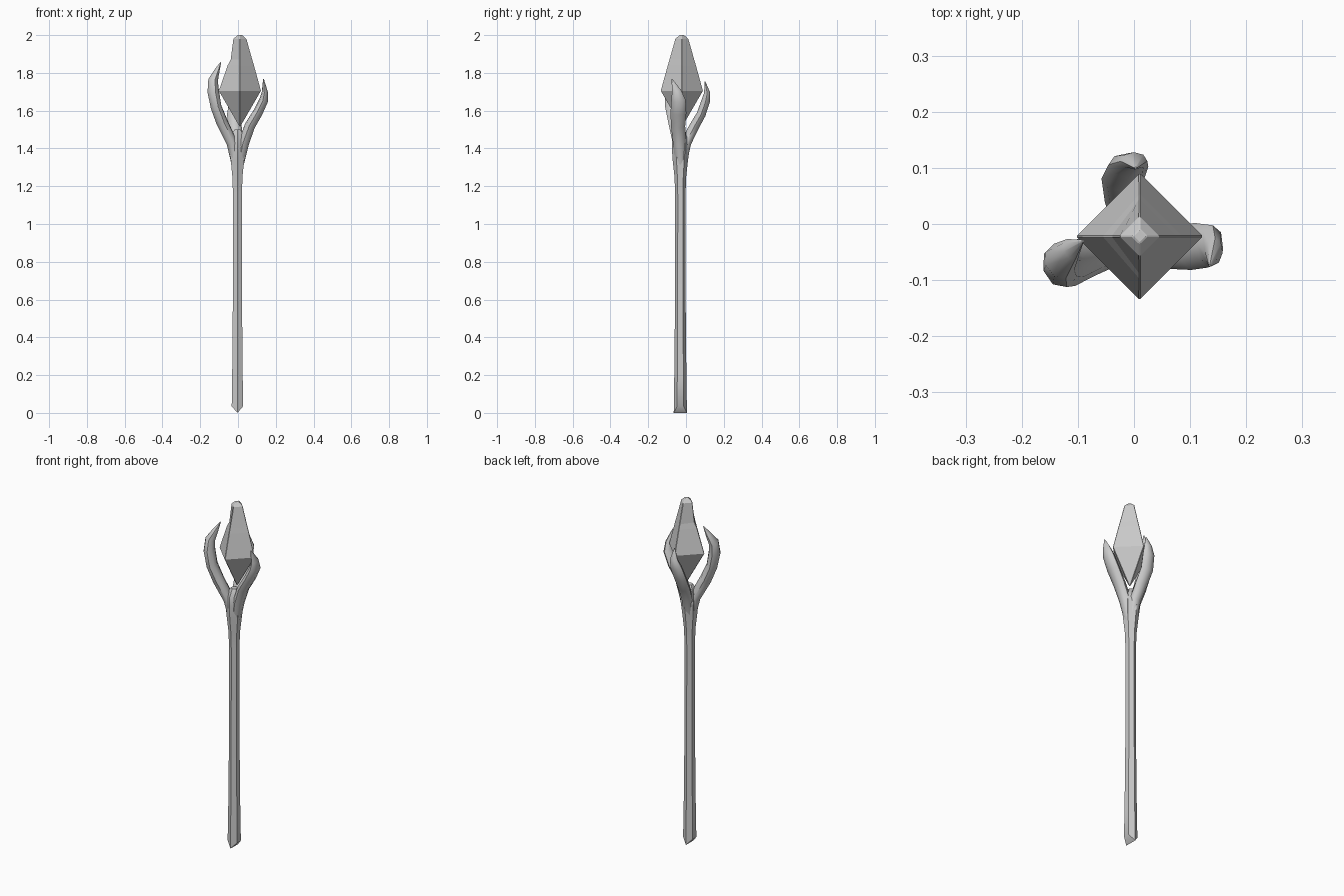
import bpy, bmesh, math
from mathutils import Vector

if "Cube" in bpy.data.objects:
    bpy.data.objects.remove(bpy.data.objects["Cube"])


def finish(name, bm, smooth_angle=None):
    bmesh.ops.recalc_face_normals(bm, faces=bm.faces)
    mesh = bpy.data.meshes.new(name)
    bm.to_mesh(mesh)
    bm.free()
    ob = bpy.data.objects.new(name, mesh)
    bpy.context.collection.objects.link(ob)
    if smooth_angle:
        mesh.shade_smooth()
        mesh.set_sharp_from_angle(angle=math.radians(smooth_angle))
    return ob


def loft(rings):
    """Skin a list of equal-length point rings and cap both ends."""
    bm = bmesh.new()
    vs = [[bm.verts.new(p) for p in ring] for ring in rings]
    n = len(vs[0])
    for a, b in zip(vs, vs[1:]):
        for i in range(n):
            j = (i + 1) % n
            bm.faces.new((a[i], a[j], b[j], b[i]))
    bm.faces.new(vs[0][::-1])
    bm.faces.new(vs[-1])
    return bm


# Hexagonal shaft, flaring at the foot and under the claws
def hexagon(z, r, cy, cx=-0.003):
    return [Vector((cx + r * math.sin(i * math.pi / 3),
                    cy + r * math.cos(i * math.pi / 3), z)) for i in range(6)]


shaft_profile = [(0.035, 0.035, -0.03), (0.20, 0.032, -0.03), (0.60, 0.028, -0.03),
                 (1.15, 0.027, -0.03), (1.25, 0.031, -0.03), (1.34, 0.041, -0.03),
                 (1.41, 0.048, -0.027), (1.46, 0.045, -0.027), (1.50, 0.018, -0.03)]
rings = [hexagon(*p) for p in shaft_profile]
# wedge-shaped foot: front and back corners drop to the ground
rings[0][0].z = rings[0][3].z = 0.0
bm = loft(rings)
bmesh.ops.connect_verts(bm, verts=[v for v in bm.verts if v.co.z < 0.001])
finish("shaft", bm, 50)


# Claws: tapered oval tubes along a path of (x, y, z, radial, sideways radius)
def claw(name, outward, path, sides=8):
    side = Vector((-outward[1], outward[0], 0)).normalized()
    pts = [Vector(p[:3]) for p in path]
    rings = []
    for k, p in enumerate(path):
        t = (pts[min(k + 1, len(pts) - 1)] - pts[max(k - 1, 0)]).normalized()
        nrm = side.cross(t).normalized()
        s = t.cross(nrm)
        rings.append([pts[k] + nrm * p[3] * math.cos(a) + s * p[4] * math.sin(a)
                      for a in (2 * math.pi * i / sides for i in range(sides))])
    finish(name, loft(rings), 50)


claw("left_claw", (-1, -0.3), [
    (-0.012, -0.03, 1.32, 0.024, 0.026), (-0.032, -0.038, 1.43, 0.030, 0.034),
    (-0.085, -0.060, 1.54, 0.032, 0.036), (-0.116, -0.072, 1.62, 0.030, 0.040),
    (-0.131, -0.074, 1.70, 0.032, 0.040), (-0.132, -0.066, 1.76, 0.027, 0.033),
    (-0.112, -0.045, 1.81, 0.015, 0.020), (-0.091, -0.030, 1.857, 0.002, 0.002)])

claw("right_claw", (1, -0.1), [
    (0.008, -0.03, 1.32, 0.024, 0.026), (0.030, -0.035, 1.43, 0.029, 0.034),
    (0.063, -0.042, 1.52, 0.028, 0.038), (0.105, -0.040, 1.59, 0.026, 0.042),
    (0.136, -0.040, 1.655, 0.024, 0.038), (0.142, -0.050, 1.70, 0.016, 0.026),
    (0.135, -0.074, 1.768, 0.002, 0.002)])

claw("back_claw", (0, 1), [
    (-0.003, -0.022, 1.32, 0.024, 0.026), (-0.008, 0.000, 1.43, 0.028, 0.032),
    (-0.016, 0.040, 1.51, 0.026, 0.036), (-0.020, 0.080, 1.58, 0.024, 0.038),
    (-0.010, 0.104, 1.65, 0.023, 0.036), (0.000, 0.112, 1.695, 0.016, 0.024),
    (0.003, 0.100, 1.755, 0.002, 0.002)])


# Four-sided crystal with a chipped left edge and narrow bevels
def diamond(z, r, left=None):
    cx, cy = 0.01, -0.022
    return [(cx + r, cy, z), (cx, cy + r, z),
            (cx - (left or r), cy, z), (cx, cy - r, z)]


bm = loft([diamond(1.515, 0.003), diamond(1.705, 0.113),
           diamond(1.84, 0.076, 0.066), diamond(1.87, 0.067, 0.050),
           diamond(1.98, 0.036), diamond(2.0, 0.013)])
crystal = finish("crystal", bm)
bevel = crystal.modifiers.new("edge_bevel", 'BEVEL')
bevel.width = 0.003
bevel.segments = 1
bevel.limit_method = 'ANGLE'
bevel.angle_limit = math.radians(50)
